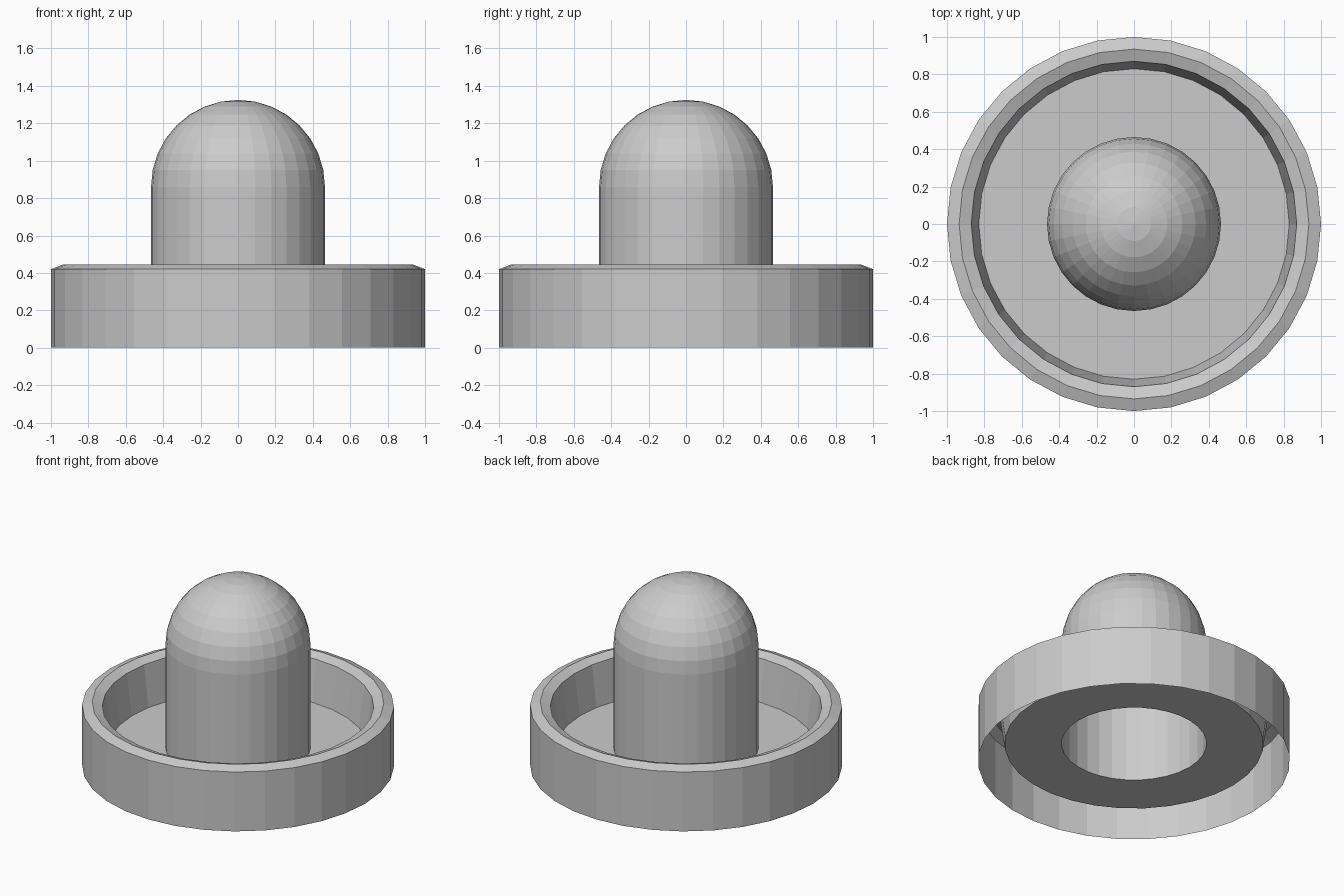
import bpy
import bmesh
from math import sin, cos, pi
from mathutils import Matrix

cube = bpy.data.objects.get("Cube")
if cube:
    bpy.data.objects.remove(cube, do_unlink=True)

SIDES = 32
FLOOR_Z = 0.13
KNOB_R = 0.465
DOME_Z = 0.86
FLOOR_R = 0.83

grey = bpy.data.materials.new("light_grey")
grey.use_nodes = True
colour = (0.6, 0.6, 0.6, 1)
grey.diffuse_color = colour
grey.node_tree.nodes["Principled BSDF"].inputs["Base Color"].default_value = colour


def lathe(name, profile):
    """Turn an (r, z) profile, listed from outside inward, into a flat-faced thin shell."""
    bm = bmesh.new()
    verts = [bm.verts.new((r, 0, z)) for r, z in profile]
    edges = [bm.edges.new(pair) for pair in zip(verts, verts[1:])]
    bmesh.ops.spin(bm, geom=verts + edges, cent=(0, 0, 0), axis=(0, 0, 1),
                   angle=2 * pi, steps=SIDES, use_duplicate=False)
    bmesh.ops.remove_doubles(bm, verts=bm.verts, dist=0.0001)
    # Make every upper surface wind the same way, facing up or outward
    bmesh.ops.recalc_face_normals(bm, faces=bm.faces)
    top = max(bm.faces, key=lambda f: f.calc_center_median().z)
    if top.normal.z < 0:
        bmesh.ops.reverse_faces(bm, faces=bm.faces)
    mesh = bpy.data.meshes.new(name)
    bm.to_mesh(mesh)
    bm.free()
    mesh.materials.append(grey)
    obj = bpy.data.objects.new(name, mesh)
    bpy.context.collection.objects.link(obj)
    return obj


# Outer wall, ridged lip and sloping inner wall
lathe("rim", [(1, 0), (1, 0.42), (0.935, 0.445), (0.87, 0.42), (FLOOR_R, FLOOR_Z)])

# Raised floor with an open centre
lathe("floor", [(FLOOR_R, FLOOR_Z), (KNOB_R, FLOOR_Z)])

# Hollow handle with a domed top
RINGS = 8
dome = [(KNOB_R * cos(i * pi / 2 / RINGS), DOME_Z + KNOB_R * sin(i * pi / 2 / RINGS))
        for i in range(RINGS + 1)]
lathe("knob", [(KNOB_R, FLOOR_Z)] + dome)
